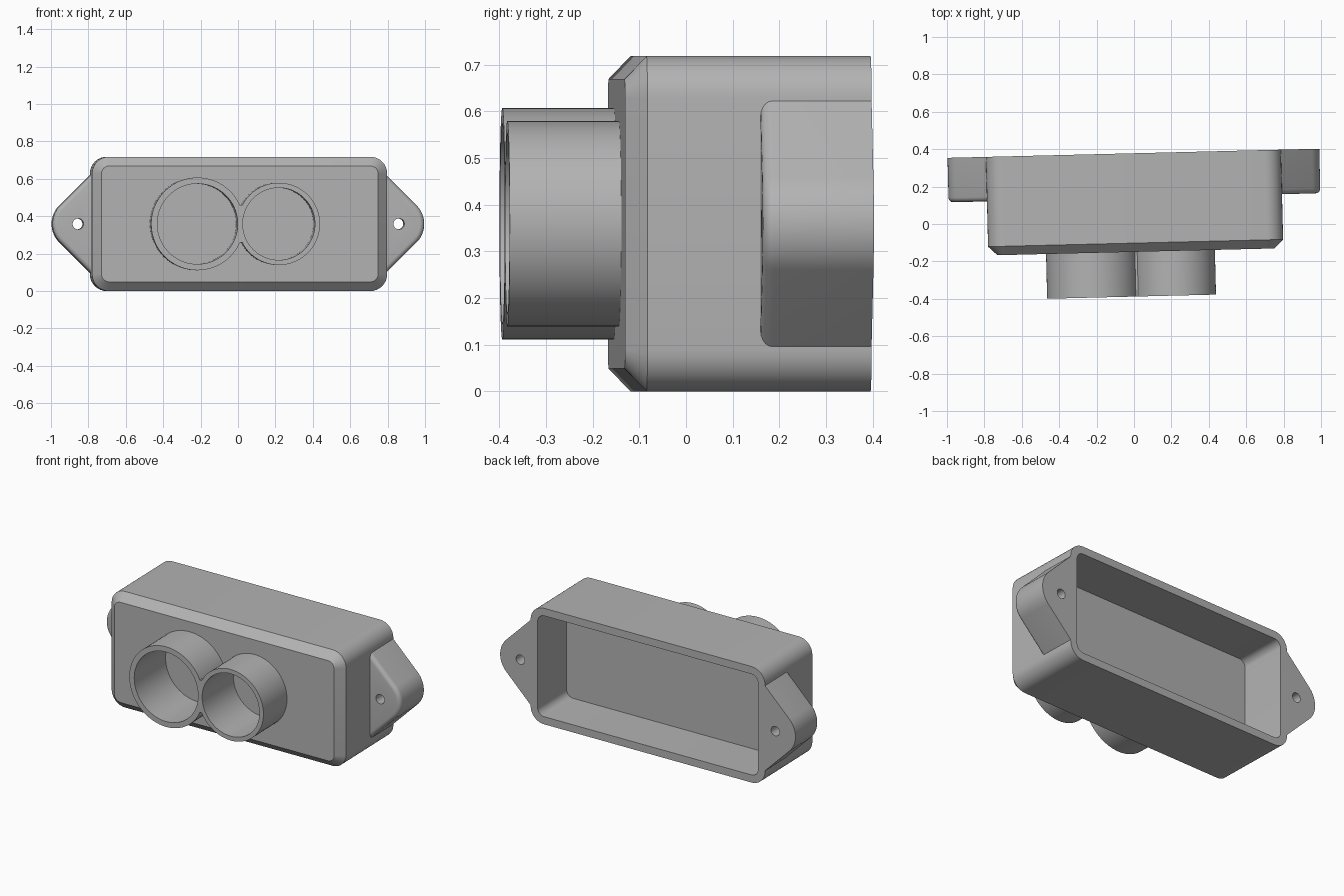
import bpy, bmesh, math

cube = bpy.data.objects.get("Cube")
if cube:
    bpy.data.objects.remove(cube, do_unlink=True)

grey = bpy.data.materials.new("plain grey")
grey.use_nodes = True
colour = (0.45, 0.45, 0.45, 1)
grey.diffuse_color = colour
grey.node_tree.nodes["Principled BSDF"].inputs["Base Color"].default_value = colour

TILT = 0.0245            # slight turn of the whole body about z
CX, CZ = 0.006, 0.359    # middle of the housing
BACK, FRONT = 0.378, -0.149


def rounded_rect(hw, hh, r, n=8):
    pts = []
    for k, (sx, sz) in enumerate([(1, 1), (-1, 1), (-1, -1), (1, -1)]):
        for i in range(n + 1):
            a = math.pi / 2 * (k + i / n)
            pts.append((CX + sx * (hw - r) + r * math.cos(a),
                        CZ + sz * (hh - r) + r * math.sin(a)))
    return pts


def circle(x, r, n=72):
    return [(x + r * math.cos(2 * math.pi * i / n),
             CZ + r * math.sin(2 * math.pi * i / n)) for i in range(n)]


def ear_outline(side, inset, n=20):
    r, c, base = 0.14 - inset, 0.854, 0.784
    half = r * math.sqrt(2) + c - base
    pts = [(base, -half)]
    for i in range(n + 1):
        a = math.pi / 2 * (i / n - 0.5)
        pts.append((c + r * math.cos(a), r * math.sin(a)))
    pts.append((base, half))
    return [(CX + side * x, CZ + z) for x, z in pts]


def loft(name, rings):
    """Closed solid through (y, outline) rings, capped at both ends."""
    bm = bmesh.new()
    loops = [[bm.verts.new((x, y, z)) for x, z in pts] for y, pts in rings]
    n = len(loops[0])
    for a, b in zip(loops, loops[1:]):
        for i in range(n):
            j = (i + 1) % n
            bm.faces.new((a[i], a[j], b[j], b[i]))
    bm.faces.new(loops[0])
    bm.faces.new(loops[-1])
    bmesh.ops.recalc_face_normals(bm, faces=bm.faces)
    mesh = bpy.data.meshes.new(name)
    bm.to_mesh(mesh)
    bm.free()
    mesh.materials.append(grey)
    ob = bpy.data.objects.new(name, mesh)
    ob.rotation_euler.z = TILT
    bpy.context.collection.objects.link(ob)
    return ob


def select(ob):
    bpy.ops.object.select_all(action='DESELECT')
    ob.select_set(True)
    bpy.context.view_layer.objects.active = ob


def combine(target, other, operation):
    other.hide_render = True
    mod = target.modifiers.new(operation.lower(), 'BOOLEAN')
    mod.operation, mod.solver, mod.object = operation, 'EXACT', other
    select(target)
    bpy.ops.object.modifier_apply(modifier=mod.name)
    bpy.data.objects.remove(other, do_unlink=True)


# Housing: hollow box open at the back, chamfered at the front
outer = rounded_rect(0.789, 0.359, 0.09)
cavity = rounded_rect(0.742, 0.312, 0.045)
housing = loft("housing", [
    (0.085, cavity), (BACK, cavity), (BACK, outer), (-0.102, outer),
    (FRONT, rounded_rect(0.74, 0.31, 0.042))])

# Pair of round sockets joined by a narrow web
MOUTH, FLOOR = -0.388, -0.07
sockets = [(-0.226, 0.248, 0.215), (0.209, 0.22, 0.193)]
tubes = None
for x, r, bore in sockets:
    tube = loft("socket_tubes", [(-0.13, circle(x, r)), (MOUTH, circle(x, r))])
    if tubes:
        combine(tubes, tube, 'UNION')
    else:
        tubes = tube
web_outline = [(0.008 + sx * 0.01, CZ + sz * 0.1)
               for sx, sz in [(1, 1), (-1, 1), (-1, -1), (1, -1)]]
combine(tubes, loft("web", [(-0.13, web_outline), (MOUTH, web_outline)]), 'UNION')
for x, r, bore in sockets:
    for part in (housing, tubes):
        cutter = loft("bore_cutter", [(FLOOR, circle(x, bore)),
                                      (MOUTH - 0.1, circle(x, bore))])
        combine(part, cutter, 'DIFFERENCE')

# Mounting ears with a softened front edge and a screw hole
ears = []
for side, label in ((1, "left"), (-1, "right")):
    rings = [(BACK, ear_outline(side, 0))]
    for k in range(6):
        a = math.pi / 2 * k / 5
        rings.append((0.165 - 0.025 * math.sin(a),
                      ear_outline(side, 0.025 * (1 - math.cos(a)))))
    ear = loft(label + "_ear", rings)
    hole = circle(CX + side * 0.858, 0.029, 32)
    combine(ear, loft("hole_cutter", [(0, hole), (0.5, hole)]), 'DIFFERENCE')
    ears.append(ear)

for ob in [housing, tubes] + ears:
    select(ob)
    bpy.ops.object.shade_smooth_by_angle(angle=math.radians(30))
